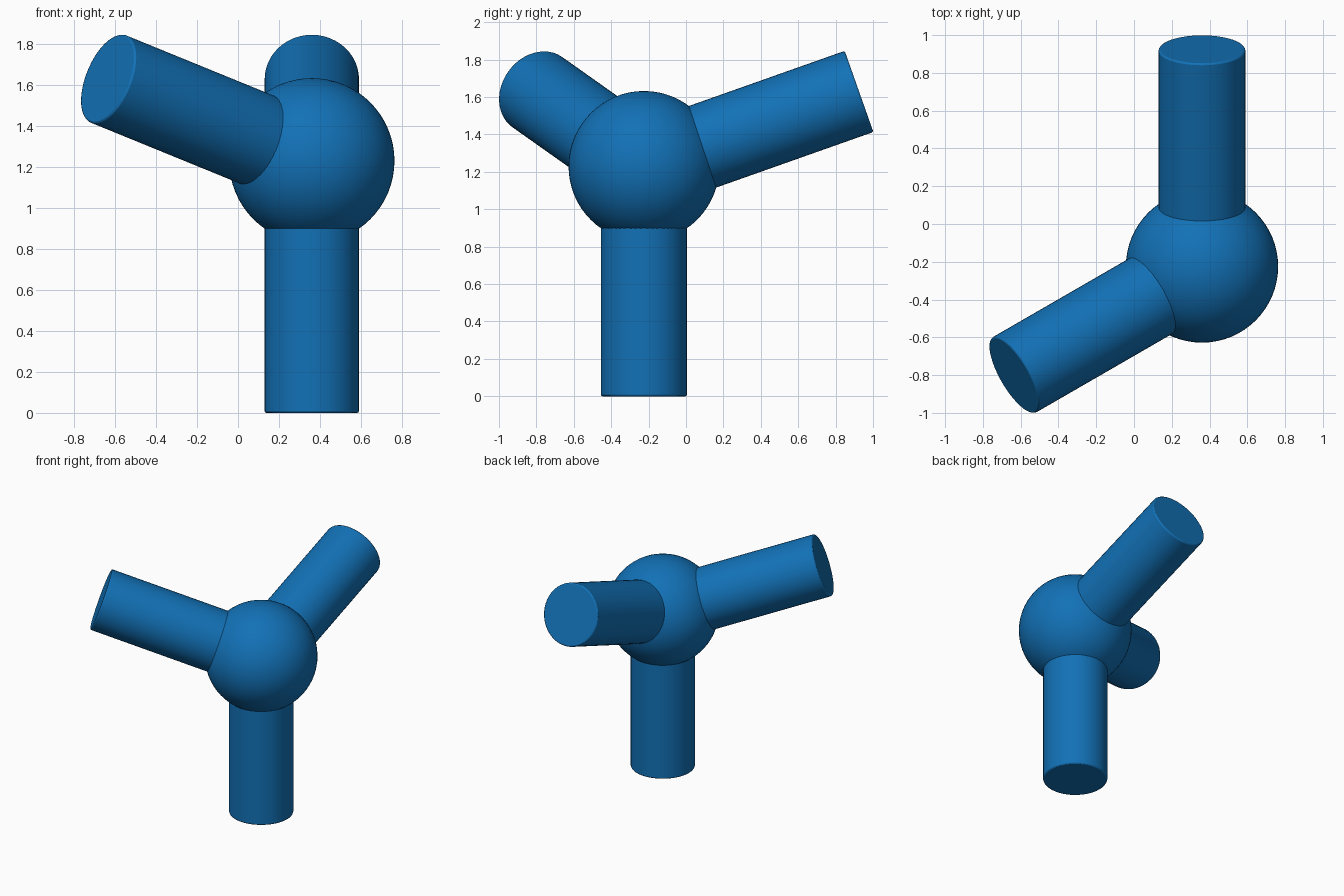
import bpy
import math
from mathutils import Vector

if "Cube" in bpy.data.objects:
    bpy.data.objects.remove(bpy.data.objects["Cube"])

CENTRE = Vector((0.36, -0.225, 1.223))
BALL_R = 0.403
ARM_R = 0.23
ARM_LEN = 1.22

blue = bpy.data.materials.new("blue")
blue.diffuse_color = (0.006, 0.165, 0.47, 1.0)
blue.use_nodes = True
blue.node_tree.nodes["Principled BSDF"].inputs["Base Color"].default_value = blue.diffuse_color


def finish(name):
    ob = bpy.context.object
    ob.name = name
    ob.data.materials.append(blue)
    bpy.ops.object.shade_smooth_by_angle(angle=math.radians(35))
    return ob


def arm(name, direction, length):
    # Cylinder from the ball's centre outward, with a softly rounded rim
    d = Vector(direction).normalized()
    bpy.ops.mesh.primitive_cylinder_add(
        vertices=48, radius=ARM_R, depth=length,
        location=CENTRE + d * length / 2,
        rotation=d.to_track_quat('Z', 'Y').to_euler())
    ob = finish(name)
    bev = ob.modifiers.new("rim", 'BEVEL')
    bev.width = 0.009
    bev.segments = 2
    bev.limit_method = 'ANGLE'
    bev.angle_limit = math.radians(40)


# Central ball
bpy.ops.mesh.primitive_uv_sphere_add(
    segments=64, ring_count=32, radius=BALL_R,
    location=CENTRE + Vector((0, 0, 0.006)))
finish("centre_ball")

# Standing leg, then two arms in tetrahedral directions
arm("leg", (0, 0, -1), CENTRE.z)
flat = math.sqrt(8) / 3
for name, turn in (("back_arm", 90), ("left_arm", 210)):
    a = math.radians(turn)
    arm(name, (flat * math.cos(a), flat * math.sin(a), 1 / 3), ARM_LEN)
